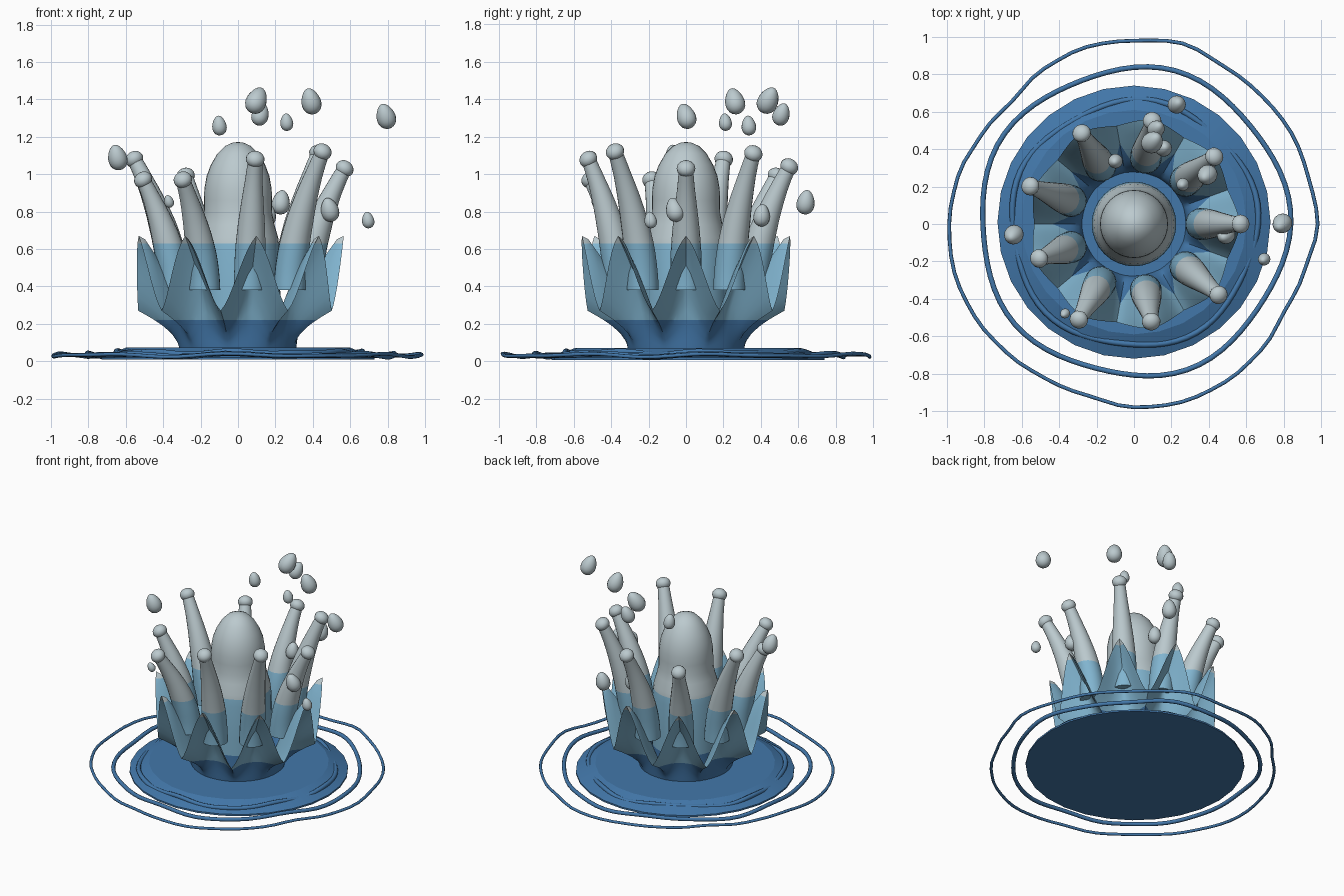
import bpy, bmesh, math
from mathutils import Vector, Matrix

if "Cube" in bpy.data.objects:
    bpy.data.objects.remove(bpy.data.objects["Cube"])


def material(name, rgb):
    m = bpy.data.materials.new(name)
    m.diffuse_color = (*rgb, 1)
    m.use_nodes = True
    m.node_tree.nodes["Principled BSDF"].inputs["Base Color"].default_value = m.diffuse_color
    return m


MATS = [material("deep_blue", (0.055, 0.185, 0.40)),
        material("light_blue", (0.22, 0.46, 0.63)),
        material("pale_foam", (0.50, 0.59, 0.62))]
LOW, HIGH = 0.22, 0.63  # heights where the water colour changes


def finish(name, bm, banded=True, mat=0, angle=40):
    """Turn a bmesh into an object, coloured in height bands or plain."""
    bmesh.ops.recalc_face_normals(bm, faces=bm.faces[:])
    if banded:
        for h in (LOW, HIGH):
            bmesh.ops.bisect_plane(bm, geom=bm.verts[:] + bm.edges[:] + bm.faces[:],
                                   plane_co=(0, 0, h), plane_no=(0, 0, 1), dist=1e-5)
    for f in bm.faces:
        z = f.calc_center_median().z
        f.material_index = (z > LOW) + (z > HIGH) if banded else mat
    me = bpy.data.meshes.new(name)
    bm.to_mesh(me)
    bm.free()
    for m in MATS:
        me.materials.append(m)
    ob = bpy.data.objects.new(name, me)
    bpy.context.collection.objects.link(ob)
    bpy.ops.object.select_all(action='DESELECT')
    ob.select_set(True)
    bpy.context.view_layer.objects.active = ob
    bpy.ops.object.shade_smooth_by_angle(angle=math.radians(angle))
    return ob


def skin(bm, rings, closed=False):
    """Join rings of points with quads; cap the ends unless closed."""
    vs = [[bm.verts.new(p) for p in r] for r in rings]
    n = len(vs[0])
    for i in range(len(vs) - (not closed)):
        a, b = vs[i], vs[(i + 1) % len(vs)]
        for j in range(n):
            k = (j + 1) % n
            bm.faces.new((a[j], a[k], b[k], b[j]))
    if not closed:
        bm.faces.new(vs[0])
        bm.faces.new(vs[-1])


def polar(r, a, z):
    return Vector((r * math.cos(a), r * math.sin(a), z))


def lathe(bm, profile, n):
    skin(bm, [[polar(r, math.tau * j / n, z) for j in range(n)] for r, z in profile])


def smooth_lerp(pts, x):
    """Piecewise linear lookup."""
    for (x0, y0), (x1, y1) in zip(pts, pts[1:]):
        if x <= x1:
            return y0 + (y1 - y0) * (x - x0) / (x1 - x0)
    return pts[-1][1]


# Pool disc
bm = bmesh.new()
lathe(bm, [(0.73, 0.008), (0.73, 0.02), (0.60, 0.072)], 28)
bmesh.ops.translate(bm, verts=bm.verts, vec=(0, 0.01, 0))
finish("pool_disc", bm, False, 0, 20)


# Wavy ripple rings
def ripple(name, radius_at, thick, z0):
    n, rings = 72, []
    for i in range(n):
        a = math.tau * i / n
        r = radius_at(a)
        z = z0 + 0.006 * math.sin(7 * a) + 0.004 * math.sin(11 * a + 1)
        rings.append([polar(r + thick * math.cos(b), a, z + thick * math.sin(b))
                      for b in (math.tau * k / 8 for k in range(8))])
    bm = bmesh.new()
    skin(bm, rings, True)
    finish(name, bm, False, 0, 60)


OUTER = [.982, .965, .972, .967, .97, 1.0, .98, .98, .96, .925, .945, .975,
         .988, .995, .985, .968, .952, .95, .98, .985, .975, .957, .93, .945]


def outer_radius(a):
    s = a / math.tau * 24
    i, f = int(s) % 24, s % 1
    f = f * f * (3 - 2 * f)
    return OUTER[i] * (1 - f) + OUTER[(i + 1) % 24] * f


ripple("inner_ripple", lambda a: 0.655 + 0.014 * math.sin(5 * a + 0.6), 0.016, 0.044)
ripple("middle_ripple", lambda a: 0.823 + 0.016 * math.cos(5 * a - 0.3) + 0.01 * math.sin(a), 0.014, 0.033)
ripple("outer_ripple", outer_radius, 0.010, 0.032)

# Crown wall: nine teeth, the same flare stretched to the rim height
FLARE = [(0, 0.31), (0.2, 0.325), (0.42, 0.36), (0.62, 0.41), (0.8, 0.47), (1, 0.55)]
SEG, ROWS = 16, 12
n = 9 * SEG


def wall_point(f, j, inset):
    a = math.tau * j / n
    d = abs((j % SEG) / SEG * 2 - 1)          # 0 in a valley, 1 at a tip
    d = 1 - d
    rise = 0.5 * (1 - d) + 0.25 * (1 + math.cos(math.pi * d))
    h = 0.21 + 0.40 * rise
    r = smooth_lerp(FLARE, f)
    r *= 1 + f * (0.03 * rise - 0.03)
    r += f * f * 0.015 * rise
    return polar(r - inset, a, 0.06 + h * f - 0.5 * inset * f)


rings = [[wall_point(i / ROWS, j, 0) for j in range(n)] for i in range(ROWS + 1)]
rings += [[wall_point(i / ROWS, j, 0.035) for j in range(n)] for i in range(ROWS, -1, -1)]
bm = bmesh.new()
skin(bm, rings, True)
finish("crown_wall", bm, angle=50)

# Central plume
bm = bmesh.new()
lathe(bm, [(0.225, 0.05), (0.226, 0.35), (0.225, 0.58), (0.215, 0.66), (0.195, 0.73),
           (0.183, 0.79), (0.182, 0.86), (0.18, 0.92), (0.168, 0.99), (0.145, 1.05),
           (0.11, 1.11), (0.07, 1.15), (0.03, 1.168), (0.006, 1.171)], 32)
finish("central_plume", bm, angle=60)

# Nine curved jets, each with a bead at its tip
TIPS = [(0.57, 1.03), (0.56, 1.11), (0.56, 1.04), (0.56, 0.99), (0.59, 1.08),
        (0.54, 0.97), (0.59, 0.97), (0.53, 1.08), (0.59, 1.12)]
THICK = [(0, 0.086), (0.3, 0.083), (0.5, 0.073), (0.7, 0.058), (0.85, 0.046), (1, 0.038)]
for i, (tip_r, tip_z) in enumerate(TIPS):
    a = math.radians(40 * i)
    rings = []
    for s in range(13):
        t = s / 12
        r = 0.36 + (tip_r - 0.36) * t ** 1.7
        slope = (tip_r - 0.36) * 1.7 * t ** 0.7 / (tip_z - 0.38)
        tilt = math.atan(slope)
        c = polar(r, a, 0.38 + (tip_z - 0.38) * t)
        u = polar(math.cos(tilt), a, -math.sin(tilt)) if s else polar(1, a, 0)
        v = Vector((-math.sin(a), math.cos(a), 0))
        w = smooth_lerp(THICK, t)
        rings.append([c + w * (u * math.cos(b) + v * math.sin(b))
                      for b in (math.tau * k / 20 for k in range(20))])
    bm = bmesh.new()
    skin(bm, rings)
    finish(f"jet_{i + 1}", bm, angle=50)
    bm = bmesh.new()
    turn = Matrix.Translation(polar(tip_r, a, tip_z)) @ Matrix.Rotation(a, 4, 'Z') \
        @ Matrix.Rotation(0.6, 4, 'Y') @ Matrix.Diagonal((1, 1, 0.85, 1))
    bmesh.ops.create_uvsphere(bm, u_segments=16, v_segments=10, radius=0.05, matrix=turn)
    finish(f"jet_bead_{i + 1}", bm, False, 2, 60)

# Egg-shaped flying drops: x, y, z, half height, tilt
DROPS = [(-.645, -.06, 1.09, .07, -.25), (-.10, .335, 1.26, .053, -.1),
         (.10, .44, 1.395, .076, .4), (.12, .51, 1.32, .062, .3),
         (.26, .21, 1.278, .047, -.1), (.39, .26, 1.39, .072, -.25),
         (.79, 0, 1.31, .07, -.3), (-.37, -.48, .855, .035, -.3),
         (.23, .64, .85, .066, .15), (.16, .405, .78, .06, .1),
         (.49, -.06, .81, .066, -.25), (.695, -.19, .755, .045, -.15)]
for i, (x, y, z, s, tilt) in enumerate(DROPS):
    bm = bmesh.new()
    bmesh.ops.create_uvsphere(bm, u_segments=16, v_segments=12, radius=1)
    for v in bm.verts:
        k = 0.72 * (1 - 0.2 * v.co.z)
        v.co = Vector((v.co.x * k, v.co.y * k, v.co.z)) * s
    bm.transform(Matrix.Translation((x, y, z)) @ Matrix.Rotation(tilt, 4, 'Y')
                 @ Matrix.Rotation(-tilt, 4, 'X'))
    finish(f"drop_{i + 1}", bm, False, 2, 60)
